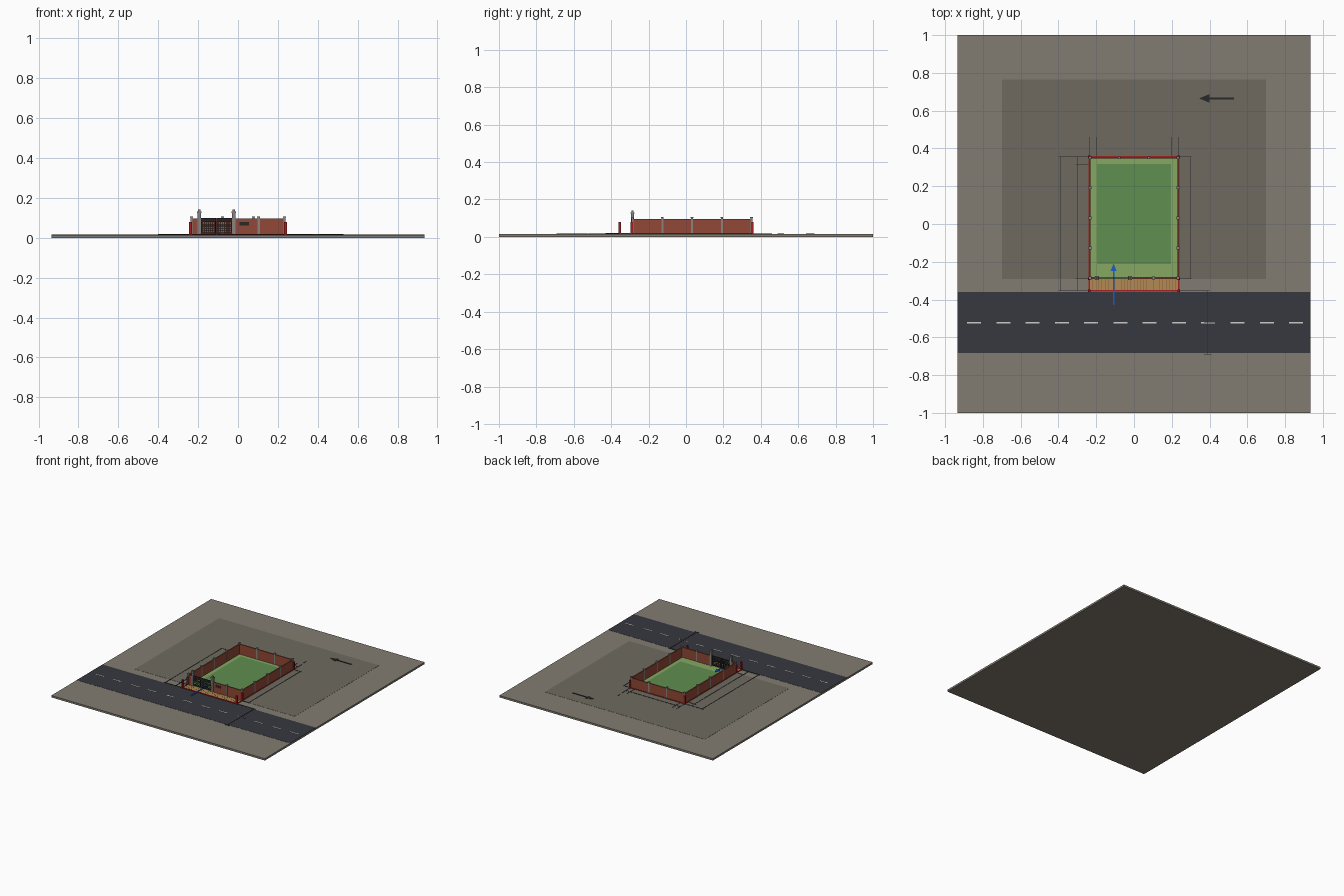
import bpy, bmesh
from mathutils import Vector

if "Cube" in bpy.data.objects:
    bpy.data.objects.remove(bpy.data.objects["Cube"])

mats = {}


def mat(name, rgb):
    lin = [((c / 255 + 0.055) / 1.055) ** 2.4 for c in rgb]
    m = bpy.data.materials.new(name)
    m.diffuse_color = (*lin, 1)
    m.use_nodes = True
    m.node_tree.nodes["Principled BSDF"].inputs["Base Color"].default_value = m.diffuse_color
    mats[name] = m


for n, c in dict(earth=(130, 124, 113), plot=(110, 106, 96), road=(55, 56, 62), line=(205, 205, 200),
                 brick=(145, 72, 54), red=(165, 30, 34), grass=(134, 168, 98), lawn=(96, 142, 80),
                 timber=(178, 138, 84), timber_dark=(135, 98, 58), concrete=(135, 132, 128),
                 iron=(34, 35, 38), ink=(40, 40, 42), blue=(30, 90, 200)).items():
    mat(n, c)


def finish(name, bm, m):
    bmesh.ops.recalc_face_normals(bm, faces=bm.faces)
    me = bpy.data.meshes.new(name)
    bm.to_mesh(me)
    bm.free()
    me.materials.append(mats[m])
    ob = bpy.data.objects.new(name, me)
    bpy.context.collection.objects.link(ob)
    return ob


def boxes(name, m, items):
    """One object from boxes given as (x0, x1, y0, y1, z0, z1)."""
    bm = bmesh.new()
    for x0, x1, y0, y1, z0, z1 in items:
        vs = bmesh.ops.create_cube(bm, size=1)["verts"]
        for v in vs:
            v.co = Vector((x0 + (v.co.x + .5) * (x1 - x0),
                           y0 + (v.co.y + .5) * (y1 - y0),
                           z0 + (v.co.z + .5) * (z1 - z0)))
    return finish(name, bm, m)


def post(x, y, w, z0, z1):
    return (x - w / 2, x + w / 2, y - w / 2, y + w / 2, z0, z1)


def arrow(name, m, tail, tip, w, head, z, h):
    """Flat arrow on the ground, extruded upwards."""
    tail, tip = Vector(tail), Vector(tip)
    d = (tip - tail).normalized()
    n = Vector((-d.y, d.x))
    b = tip - d * head
    pts = [tail + n * w, b + n * w, b + n * head * .42, tip,
           b - n * head * .42, b - n * w, tail - n * w]
    bm = bmesh.new()
    f = bm.faces.new([bm.verts.new((p.x, p.y, z)) for p in pts])
    r = bmesh.ops.extrude_face_region(bm, geom=[f])
    for v in r["geom"]:
        if isinstance(v, bmesh.types.BMVert):
            v.co.z += h
    return finish(name, bm, m)


G = 0.015                              # ground level
PX, Y0, YF, Y1 = 0.238, -0.354, -0.29, 0.355   # plot limits, YF = front wall line

# ground, neighbouring plots and road
boxes("ground_slab", "earth", [(-.935, .935, -1, 1, 0, G)])
boxes("neighbour_plots", "plot", [(-.70, -PX, YF, Y1, G - .002, G + .001),
                                  (PX, .70, YF, Y1, G - .002, G + .001),
                                  (-.70, .70, Y1, .765, G - .002, G + .001)])
boxes("road", "road", [(-.935, .935, -.682, -.36, G - .002, G + .001)])
boxes("road_dashes", "line", [(-.884 + i * .155, -.810 + i * .155, -.526, -.519, G, G + .002)
                              for i in range(12)])

# plot surfaces
boxes("setback_grass", "grass", [(-PX, PX, YF, Y1, G - .002, G + .002)])
boxes("lawn", "lawn", [(-.197, .197, -.212, .317, G, G + .004)])
boxes("front_strip", "timber", [(-PX, PX, Y0, YF, G - .002, G + .003)])
boxes("strip_boards", "timber_dark", [(x - .001, x + .001, Y0, YF, G, G + .0036)
                                      for x in [-PX + i * .017 for i in range(1, 28)]])

# red plot outline and corner markers
t = .004
boxes("boundary_line", "red", [(-PX - t, -PX + t, Y0, Y1, G, G + .005),
                               (PX - t, PX + t, Y0, Y1, G, G + .005),
                               (-PX, PX, Y1 - t, Y1 + t, G, G + .005),
                               (-PX, PX, Y0 - t, Y0 + t, G, G + .005)])
boxes("corner_markers", "red", [post(s * PX, y, .013, G, .08)
                                for s in (-1, 1) for y in (Y0, YF, Y1)])

# brick compound wall, with a gate opening on the left of the front
T, W = .009, .096
GL, GR = -.195, -.022                  # gate pillar positions
boxes("compound_wall", "brick", [(-PX, -PX + T, YF, Y1, G, W), (PX - T, PX, YF, Y1, G, W),
                                 (-PX, PX, Y1 - T, Y1, G, W),
                                 (-PX, GL, YF, YF + T, G, W), (GR, PX, YF, YF + T, G, W)])

# concrete wall posts with small caps
c = T / 2
spots = [(s * (PX - c), YF + c + i * (Y1 - YF - T) / 4) for s in (-1, 1) for i in range(5)]
spots += [(-.078, Y1 - c), (.078, Y1 - c), (.104, YF + c)]
boxes("wall_posts", "concrete", [post(x, y, .011, G, .101) for x, y in spots])
boxes("wall_post_caps", "concrete", [post(x, y, .015, .101, .106) for x, y in spots])

# gate pillars with stepped caps
gp = [(GL, YF + c), (GR, YF + c)]
boxes("gate_pillars", "concrete", [post(x, y, .017, G, .124) for x, y in gp])
boxes("gate_pillar_caps", "concrete", [post(x, y, .022, .124, .131) for x, y in gp]
      + [post(x, y, .012, .131, .141) for x, y in gp])

# double-leaf iron gate
parts = []
gy0, gy1, z0, z1 = YF + .002, YF + .007, .021, .099
mid = (GL + GR) / 2
for a, b in ((GL + .009, mid - .001), (mid + .001, GR - .009)):
    parts += [(a, a + .005, gy0, gy1, z0, z1), (b - .005, b, gy0, gy1, z0, z1)]
    parts += [(a, b, gy0, gy1, z, z + .005) for z in (z0, .057, z1 - .005)]
    parts += [(a, b, gy0 + .001, gy1 - .001, .078, z1)]
    n = 8
    for i in range(1, n):
        x = a + (b - a) * i / n
        parts.append((x - .0013, x + .0013, gy0 + .001, gy1 - .001, z0, z1))
    parts += [(a, b, gy0 + .001, gy1 - .001, z, z + .002) for z in (.034, .045, .067)]
boxes("gate_leaves", "iron", parts)

# blank plate on the front wall
boxes("wall_plate", "ink", [(.008, .055, YF - .002, YF + .001, .062, .08)])

# drawn dimension lines, end ticks and extension lines
L, Z = .0012, (G, G + .003)


def hline(y, xa, xb):
    return (xa, xb, y - L, y + L, *Z)


def vline(x, ya, yb):
    return (x - L, x + L, ya, yb, *Z)


dims = [vline(-.39, Y0, Y1), vline(-.298, Y0, Y1), vline(.297, YF, Y1), vline(.39, -.69, Y0),
        hline(.413, -PX, PX), vline(.233, .49, .525)]
dims += [hline(y, -.40, -PX) for y in (Y0, Y1)]
dims += [hline(y, -.31, -PX) for y in (YF, .317)]
dims += [hline(y, PX, .305) for y in (YF, Y1)]
dims += [hline(Y0, PX, .40), hline(-.69, .37, .41), hline(-.523, .37, .43)]
dims += [vline(x, Y1, .46) for x in (-PX, -.2, .2, PX)]
boxes("dimension_lines", "ink", dims)

# north arrow and entry arrow
arrow("north_arrow", "ink", (.53, .665), (.345, .665), .005, .055, G, .004)
arrow("entry_arrow", "blue", (-.108, -.43), (-.108, -.21), .004, .04, G, .007)
